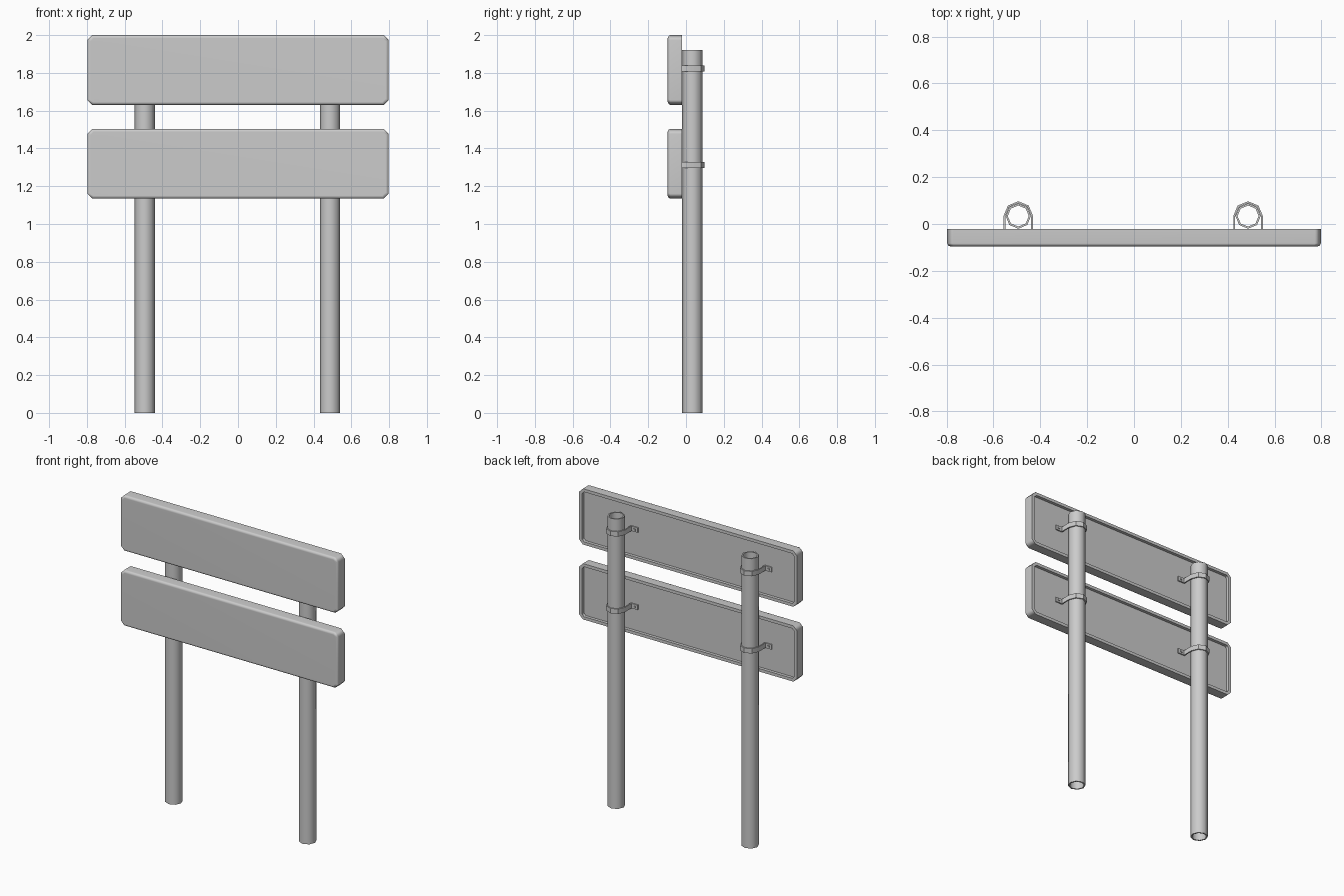
import bpy, bmesh
from math import cos, sin, pi, radians

if "Cube" in bpy.data.objects:
    bpy.data.objects.remove(bpy.data.objects["Cube"])

POST_Y = 0.034
POST_X = (-0.494, 0.487)
FLOOR_Y = -0.042          # recessed back of each board


def finish(name, bm, angle):
    bmesh.ops.recalc_face_normals(bm, faces=bm.faces)
    me = bpy.data.meshes.new(name)
    bm.to_mesh(me)
    bm.free()
    ob = bpy.data.objects.new(name, me)
    bpy.context.collection.objects.link(ob)
    bpy.ops.object.select_all(action='DESELECT')
    ob.select_set(True)
    bpy.context.view_layer.objects.active = ob
    bpy.ops.object.shade_smooth_by_angle(angle=radians(angle))
    return ob


def bridge(bm, rings, closed=False):
    n = len(rings[0])
    pairs = list(zip(rings, rings[1:]))
    if closed:
        pairs.append((rings[-1], rings[0]))
    for a, b in pairs:
        for i in range(n):
            j = (i + 1) % n
            bm.faces.new((a[i], a[j], b[j], b[i]))


# Board: chamfered rectangle, softened front edge, shallow tray at the back
def board(name, z0, z1):
    bm = bmesh.new()
    zc, hz, hx, c = (z0 + z1) / 2, (z1 - z0) / 2, 0.798, 0.027

    def ring(inset, y):
        x, z, k = hx - inset, hz - inset, c - inset * 0.586
        pts = [(x - k, -z), (x, -z + k), (x, z - k), (x - k, z),
               (-x + k, z), (-x, z - k), (-x, -z + k), (-x + k, -z)]
        return [bm.verts.new((px, y, zc + pz)) for px, pz in pts]

    rings = [ring(0.020, FLOOR_Y), ring(0.020, -0.022), ring(0, -0.022),
             ring(0, -0.083), ring(0.005, -0.092), ring(0.016, -0.097)]
    bridge(bm, rings)
    bm.faces.new(rings[0])
    bm.faces.new(rings[-1])
    ob = finish(name, bm, 50)
    mod = ob.modifiers.new("weighted_normals", 'WEIGHTED_NORMAL')
    mod.keep_sharp = True


# Post: hollow tube with open bore
def post(name, x, sides=8):
    bm = bmesh.new()
    rings = [[bm.verts.new((x + r * cos(2 * pi * i / sides),
                            POST_Y + r * sin(2 * pi * i / sides), z))
              for i in range(sides)]
             for r, z in ((0.054, 0), (0.054, 1.92), (0.045, 1.92), (0.045, 0))]
    bridge(bm, rings, closed=True)
    finish(name, bm, 50)


# Clamp: bent strap round the post with a tab on each side
def clamp(name, x, z, h=0.032, t=0.008):
    bm = bmesh.new()
    ro, ri, tab = 0.063, 0.055, 0.108
    arc = [i * pi / 4 for i in range(5)]
    outer = [(tab, FLOOR_Y + t), (ro, FLOOR_Y + t)]
    outer += [(ro * cos(a), POST_Y + ro * sin(a)) for a in arc]
    outer += [(-ro, FLOOR_Y + t), (-tab, FLOOR_Y + t)]
    inner = [(tab, FLOOR_Y), (ri, FLOOR_Y)]
    inner += [(ri * cos(a), POST_Y + ri * sin(a)) for a in arc]
    inner += [(-ri, FLOOR_Y), (-tab, FLOOR_Y)]
    sections = []
    for (ox, oy), (ix, iy) in zip(outer, inner):
        sections.append([bm.verts.new((x + px, py, z + pz)) for px, py, pz in
                         ((ox, oy, -h / 2), (ox, oy, h / 2),
                          (ix, iy, h / 2), (ix, iy, -h / 2))])
    bridge(bm, sections)
    bm.faces.new(sections[0])
    bm.faces.new(sections[-1])
    finish(name, bm, 30)
    # Square bolt heads on the tabs
    for side in (-1, 1):
        bb = bmesh.new()
        bmesh.ops.create_cube(bb, size=0.012)
        bmesh.ops.translate(bb, verts=bb.verts,
                            vec=(x + side * 0.088, FLOOR_Y + t, z))
        finish(name + "_bolt", bb, 30)


board("upper_board", 1.63, 2.0)
board("lower_board", 1.134, 1.504)
for label, px in zip(("left", "right"), POST_X):
    post(label + "_post", px)
    clamp(label + "_upper_clamp", px, 1.824)
    clamp(label + "_lower_clamp", px, 1.312)
